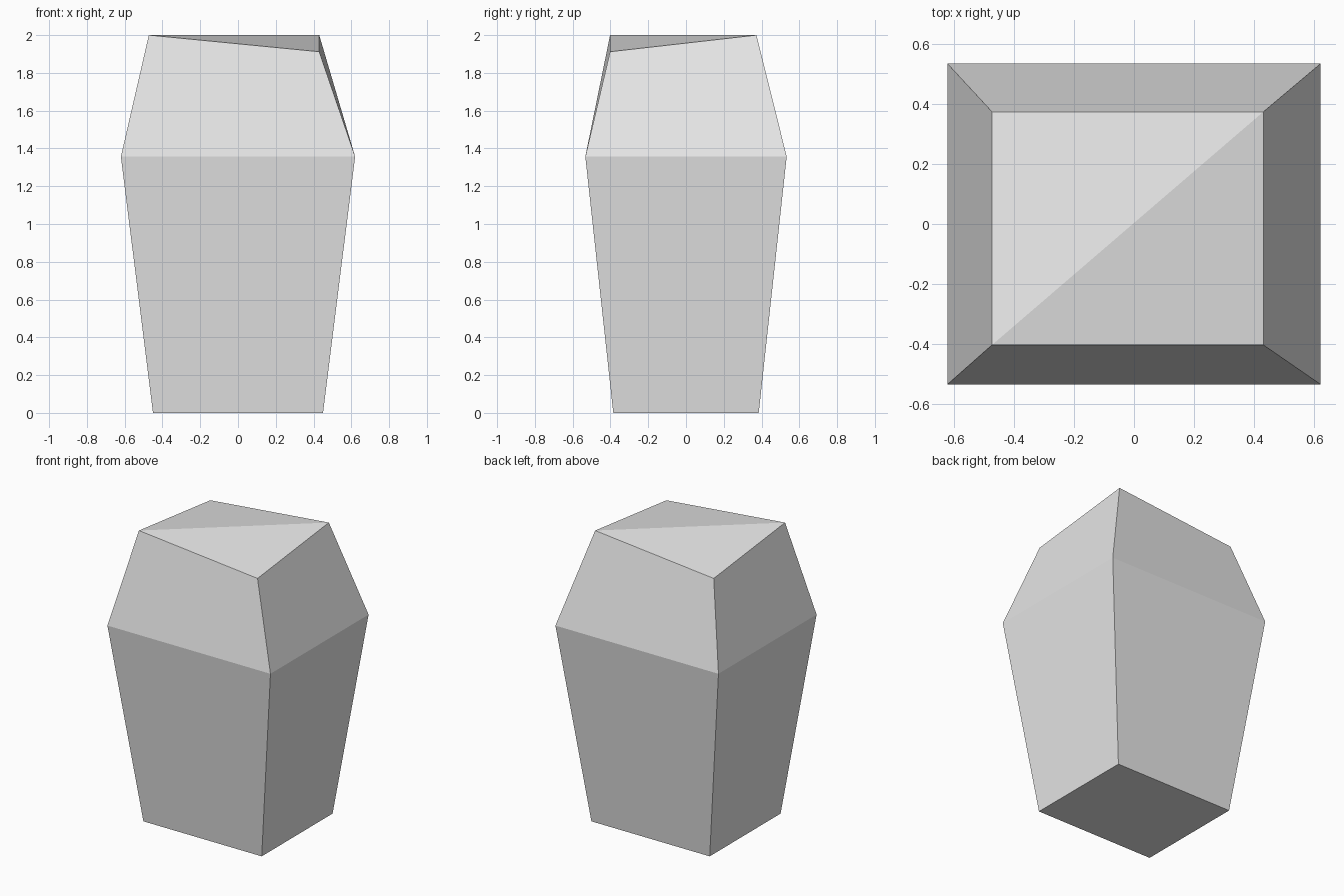
import bpy
import bmesh

cube = bpy.data.objects.get("Cube")
if cube:
    bpy.data.objects.remove(cube, do_unlink=True)

# Plain grey stone colour
grey = bpy.data.materials.new("plain_grey")
grey.use_nodes = True
colour = (0.8, 0.8, 0.8, 1)
grey.diffuse_color = colour
grey.node_tree.nodes["Principled BSDF"].inputs["Base Color"].default_value = colour


def ring(bm, x0, x1, y0, y1, heights):
    """Rectangle of corners: front -x, front +x, back +x, back -x."""
    corners = ((x0, y0), (x1, y0), (x1, y1), (x0, y1))
    return [bm.verts.new((x, y, z)) for (x, y), z in zip(corners, heights)]


bm = bmesh.new()

# Foot, shoulder and top outlines; two opposite top corners are lower
foot = ring(bm, -0.45, 0.45, -0.385, 0.385, [0] * 4)
shoulder = ring(bm, -0.62, 0.62, -0.533, 0.533, [1.357] * 4)
top = ring(bm, -0.472, 0.43, -0.402, 0.373, [2, 1.912, 2, 1.912])

# Sloping sides
for low, high in ((foot, shoulder), (shoulder, top)):
    for i in range(4):
        j = (i + 1) % 4
        bm.faces.new((low[i], low[j], high[j], high[i]))

# Base, and a top folded along its diagonal ridge
bm.faces.new(foot[::-1])
bm.faces.new((top[0], top[1], top[2]))
bm.faces.new((top[0], top[2], top[3]))

bm.normal_update()
mesh = bpy.data.meshes.new("faceted_stone_block")
bm.to_mesh(mesh)
bm.free()
mesh.materials.append(grey)
block = bpy.data.objects.new("faceted_stone_block", mesh)
bpy.context.collection.objects.link(block)
